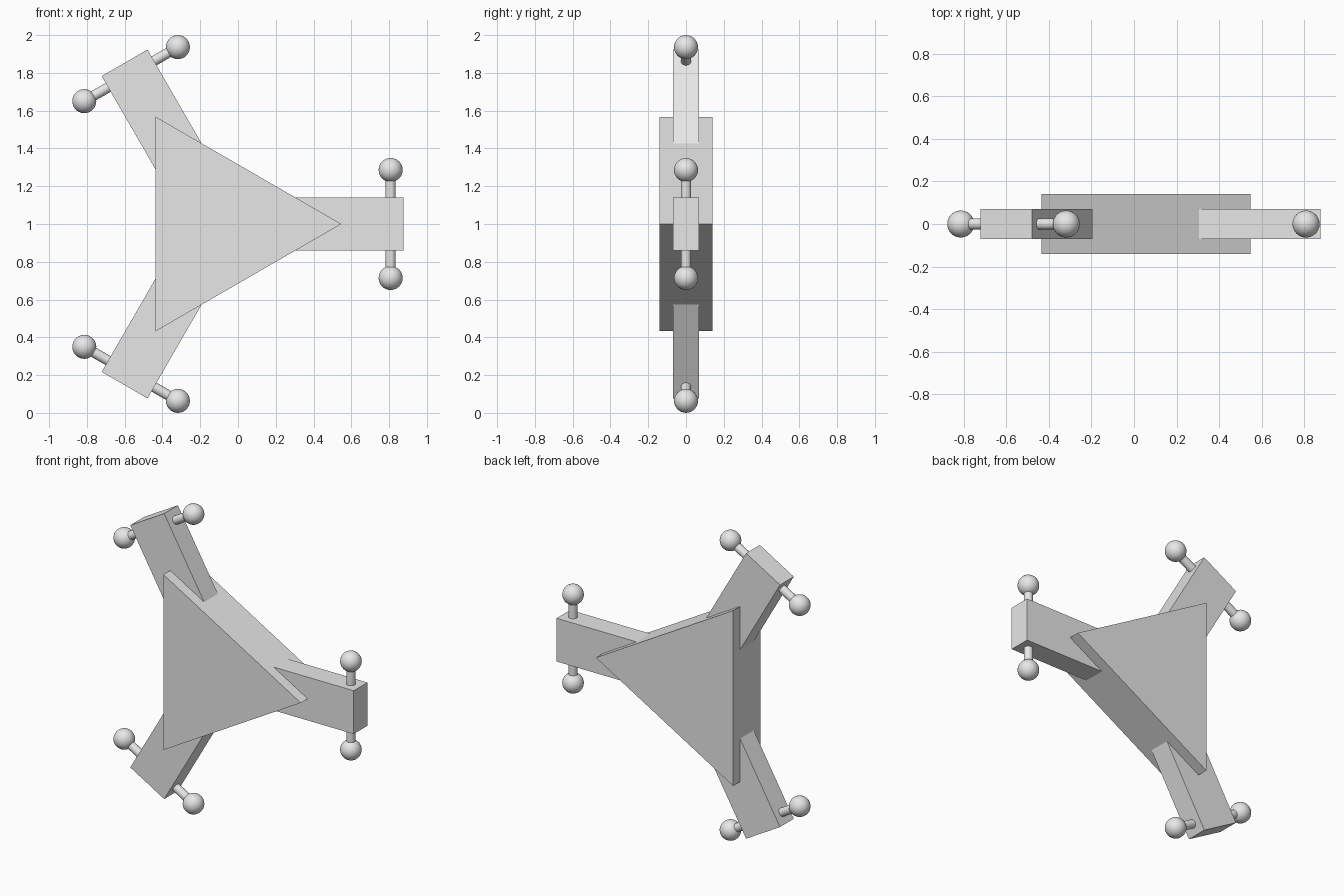
import bpy
import math
from mathutils import Matrix, Vector

cube = bpy.data.objects.get("Cube")
if cube:
    bpy.data.objects.remove(cube, do_unlink=True)

CENTRE = Vector((-0.108, 0, 1))
ARM_IN, ARM_OUT, ARM_HALF, ARM_DEPTH = 0.1, 0.985, 0.14, 0.14
PEG_R, PEG_REACH = 0.916, 0.286

grey = bpy.data.materials.new("light grey")
grey.use_nodes = True
grey.diffuse_color = (0.8, 0.8, 0.8, 1)
grey.node_tree.nodes["Principled BSDF"].inputs["Base Color"].default_value = (0.8, 0.8, 0.8, 1)


def finish(name, matrix, smooth=False):
    """Name, colour and place the object that was just added."""
    ob = bpy.context.object
    ob.name = name
    ob.data.materials.append(grey)
    if smooth:
        bpy.ops.object.shade_smooth_by_angle(angle=math.radians(40))
    ob.matrix_world = matrix
    return ob


# Triangular hub: a three-sided prism along y with one corner towards +x
bpy.ops.mesh.primitive_cylinder_add(vertices=3, radius=0.655, depth=0.28)
hub = finish("hub", Matrix.Identity(4))
first = max((v.co for v in hub.data.vertices), key=lambda c: c.y)
hub.data.transform(Matrix.Rotation(-math.atan2(first.y, first.x), 4, "Z"))
hub.matrix_world = Matrix.Translation(CENTRE) @ Matrix.Rotation(math.pi / 2, 4, "X")

# Three arms, each with a knobbed peg on both sides
for label, angle in (("left", 0), ("upper", -120), ("lower", 120)):
    turn = Matrix.Translation(CENTRE) @ Matrix.Rotation(math.radians(angle), 4, "Y")

    bpy.ops.mesh.primitive_cube_add(size=1)
    size = Matrix.Diagonal((ARM_OUT - ARM_IN, ARM_DEPTH, 2 * ARM_HALF, 1))
    bpy.context.object.data.transform(size)
    finish(label + "_arm", turn @ Matrix.Translation(((ARM_IN + ARM_OUT) / 2, 0, 0)))

    bpy.ops.mesh.primitive_cylinder_add(vertices=32, radius=0.027, depth=2 * PEG_REACH)
    finish(label + "_peg", turn @ Matrix.Translation((PEG_R, 0, 0)), smooth=True)

    for side, sign in (("top", 1), ("bottom", -1)):
        bpy.ops.mesh.primitive_uv_sphere_add(segments=32, ring_count=16, radius=0.0635)
        finish(f"{label}_{side}_knob",
               turn @ Matrix.Translation((PEG_R, 0, sign * PEG_REACH)), smooth=True)
